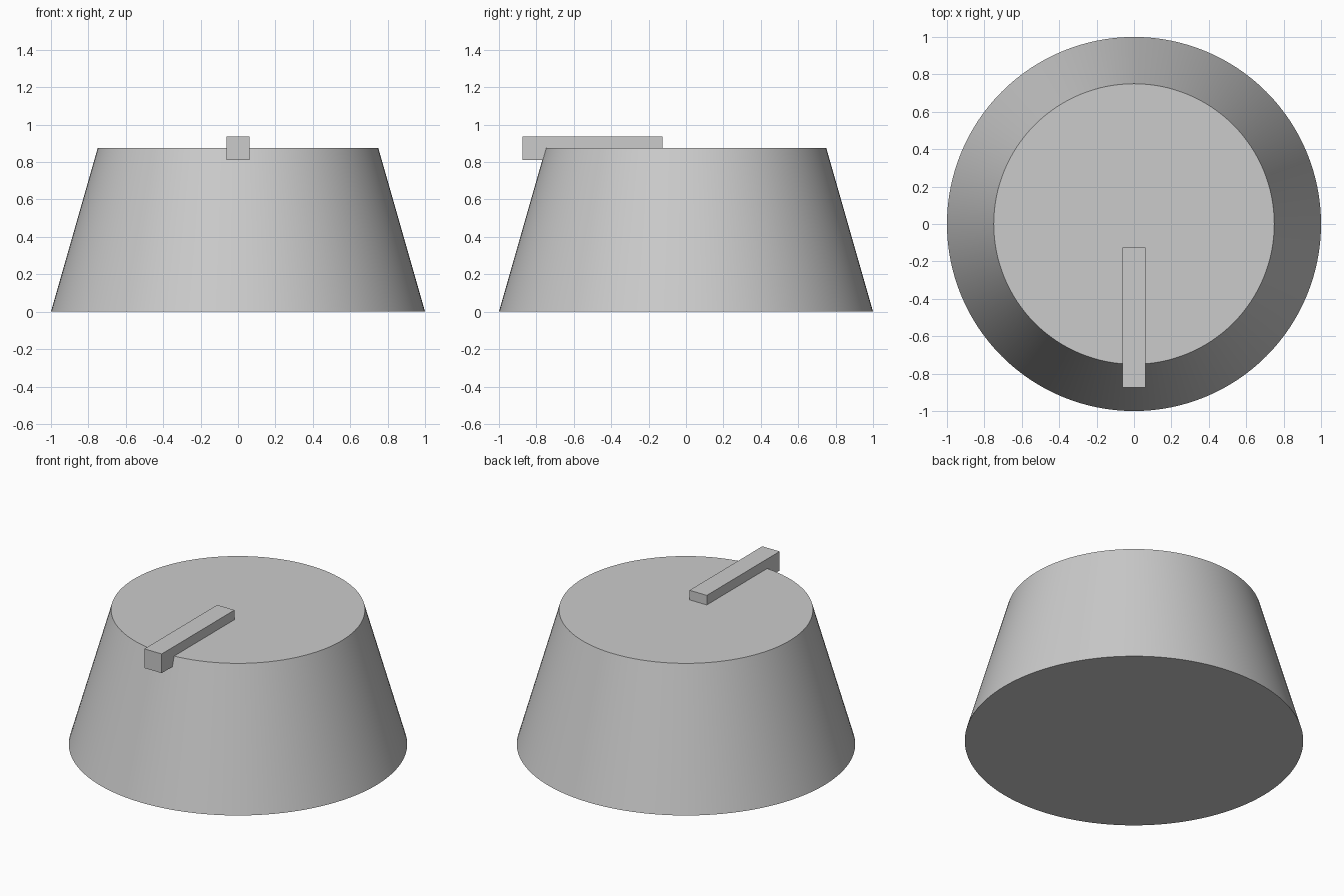
import bpy
import math

cube = bpy.data.objects.get("Cube")
if cube:
    bpy.data.objects.remove(cube, do_unlink=True)


def make_material(name, color):
    mat = bpy.data.materials.new(name)
    mat.use_nodes = True
    mat.diffuse_color = color
    mat.node_tree.nodes["Principled BSDF"].inputs["Base Color"].default_value = color
    return mat


grey = make_material("light grey", (0.6, 0.6, 0.6, 1))

HEIGHT = 0.875

# Tapered knob body, smooth around the side with sharp rims
bpy.ops.mesh.primitive_cone_add(vertices=128, radius1=1, radius2=0.75,
                                depth=HEIGHT, location=(0, 0, HEIGHT / 2))
body = bpy.context.object
body.name = "knob_body"
body.data.materials.append(grey)
bpy.ops.object.shade_smooth_by_angle(angle=math.radians(30))

# Pointer bar, half sunk into the top and overhanging the front rim
bpy.ops.mesh.primitive_cube_add(size=1, location=(0, -0.5, HEIGHT))
pointer = bpy.context.object
pointer.name = "pointer_bar"
pointer.scale = (0.125, 0.75, 0.125)
bpy.ops.object.transform_apply(location=False, rotation=False, scale=True)
pointer.data.materials.append(grey)
